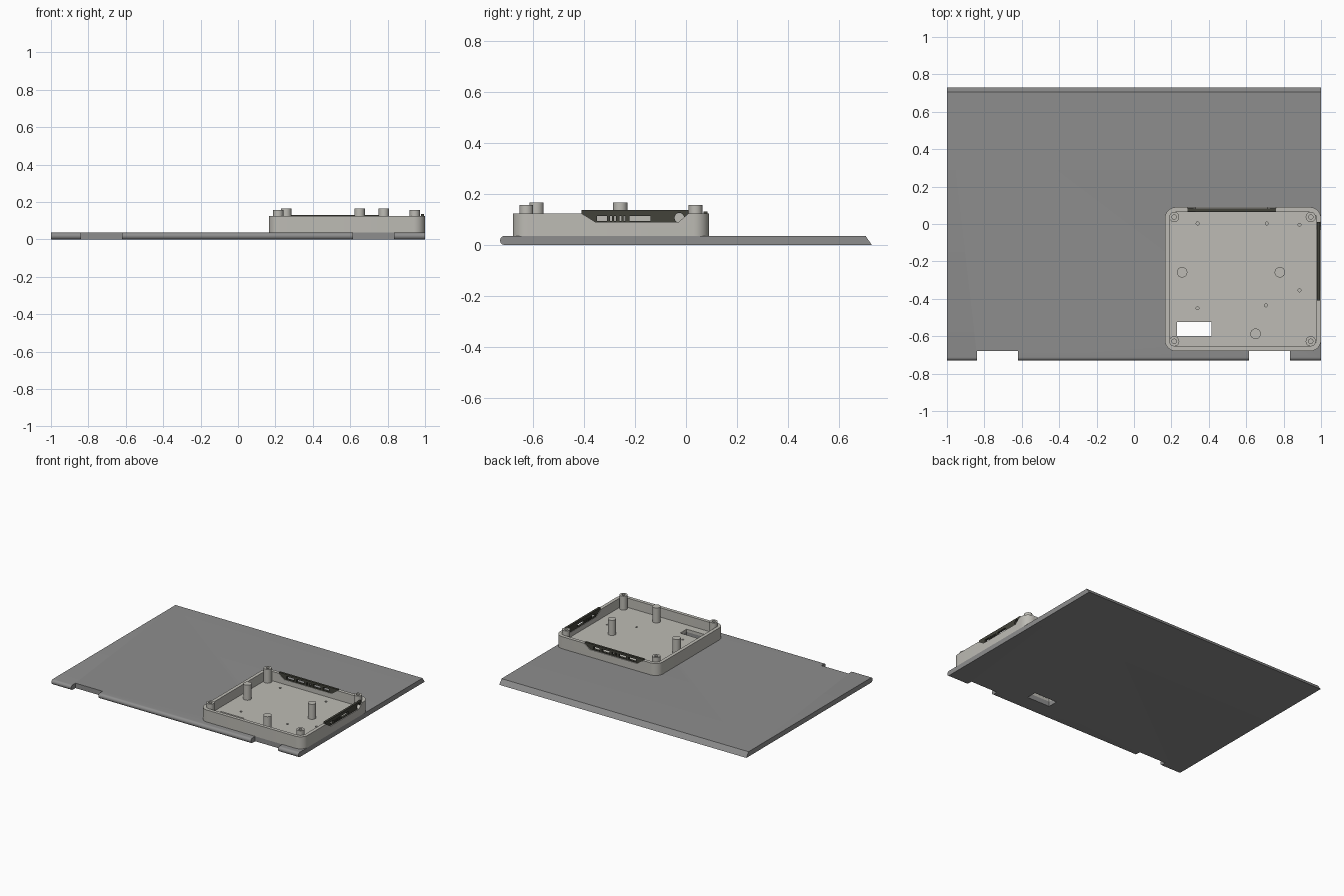
import bpy, bmesh, math
from mathutils import Vector

if "Cube" in bpy.data.objects:
    bpy.data.objects.remove(bpy.data.objects["Cube"])


def material(name, r, g, b):
    m = bpy.data.materials.new(name)
    m.diffuse_color = (r, g, b, 1)
    m.use_nodes = True
    m.node_tree.nodes["Principled BSDF"].inputs["Base Color"].default_value = m.diffuse_color
    return m


GREY = material("plate grey", 0.27, 0.27, 0.27)
LIGHT = material("warm light grey", 0.51, 0.50, 0.46)
DARK = material("dark olive grey", 0.055, 0.055, 0.042)


def prism(name, pts, lo, hi, axis="z", mat=None):
    """Extrude a 2D outline along an axis (x: pts are y,z; y: pts are x,z)."""
    def place(p, d):
        return {"x": (d, p[0], p[1]), "y": (p[0], d, p[1]), "z": (p[0], p[1], d)}[axis]
    bm = bmesh.new()
    a = [bm.verts.new(place(p, lo)) for p in pts]
    b = [bm.verts.new(place(p, hi)) for p in pts]
    bm.faces.new(a)
    bm.faces.new(b)
    n = len(pts)
    for i in range(n):
        bm.faces.new((a[i], a[(i + 1) % n], b[(i + 1) % n], b[i]))
    bmesh.ops.recalc_face_normals(bm, faces=bm.faces)
    me = bpy.data.meshes.new(name)
    bm.to_mesh(me)
    bm.free()
    ob = bpy.data.objects.new(name, me)
    bpy.context.collection.objects.link(ob)
    if mat:
        me.materials.append(mat)
    return ob


def rect(x0, x1, y0, y1):
    return [(x0, y0), (x1, y0), (x1, y1), (x0, y1)]


def circle(cx, cy, r, n=32):
    return [(cx + r * math.cos(2 * math.pi * i / n),
             cy + r * math.sin(2 * math.pi * i / n)) for i in range(n)]


def rounded(x0, x1, y0, y1, r, n=10):
    pts = []
    for k, (cx, cy) in enumerate([(x1 - r, y1 - r), (x0 + r, y1 - r),
                                  (x0 + r, y0 + r), (x1 - r, y0 + r)]):
        for i in range(n + 1):
            t = math.pi / 2 * (k + i / n)
            pts.append((cx + r * math.cos(t), cy + r * math.sin(t)))
    return pts


def cut(ob, cutters):
    """Subtract each cutter and keep the plain result."""
    for c in cutters:
        mod = ob.modifiers.new("cut", "BOOLEAN")
        mod.operation, mod.solver, mod.object = "DIFFERENCE", "EXACT", c
        bpy.context.view_layer.update()
        dg = bpy.context.evaluated_depsgraph_get()
        me = bpy.data.meshes.new_from_object(ob.evaluated_get(dg))
        ob.modifiers.clear()
        ob.data = me
        bpy.data.objects.remove(c)


def smooth(ob):
    bpy.ops.object.select_all(action="DESELECT")
    ob.select_set(True)
    bpy.context.view_layer.objects.active = ob
    bpy.ops.object.shade_smooth_by_angle(angle=math.radians(30))


T = 0.036                      # plate thickness
RIM, FLOOR = 0.124, 0.056      # tray heights
WINDOW = rect(0.23, 0.415, -0.6, -0.525)

# Base plate: rounded front edge, sloped back edge, two hinge notches
r = T / 2
side = [(-0.73 + r + r * math.cos(t), r + r * math.sin(t))
        for t in [math.pi * (0.5 + i / 12) for i in range(13)]]
side += [(0.73, 0), (0.705, T)]
plate = prism("base_plate", side, -1, 1, "x", GREY)
cut(plate, [prism("notch", rect(a, b, -0.8, -0.68), -0.1, 0.1)
            for a, b in ((-0.84, -0.62), (0.615, 0.835))]
    + [prism("window", WINDOW, -0.1, 0.1)])
smooth(plate)

# Tray with rounded corners, floor window, screw holes and port openings
tray = prism("tray", rounded(0.165, 1.0, -0.68, 0.09, 0.06), T, RIM, "z", LIGHT)
right_out = [(-0.41, 0.137), (-0.41, 0.124), (-0.355, 0.09), (-0.03, 0.09),
             (0.01, 0.124), (0.01, 0.137)]
back_out = [(0.285, 0.131), (0.285, 0.122), (0.33, 0.09), (0.715, 0.09),
            (0.76, 0.122), (0.76, 0.131)]
holes = [(0.34, 0.003), (0.71, 0.003), (0.885, -0.005),
         (0.885, -0.355), (0.705, -0.435), (0.34, -0.45)]
cut(tray, [prism("hollow", rounded(0.19, 0.975, -0.655, 0.065, 0.035), FLOOR, 0.3),
           prism("window", WINDOW, 0, 0.1),
           prism("right_opening", right_out, 0.95, 1.05, "x"),
           prism("back_opening", back_out, 0.05, 0.15, "y")]
    + [prism("screw_hole", circle(x, y, 0.008, 16), 0.042, 0.1) for x, y in holes])
smooth(tray)

# Right port panel: sockets, vent slots and a round jack
panel = prism("right_port_panel", right_out, 0.978, 0.994, "x", DARK)
ports = [rect(-0.35, -0.31, 0.095, 0.114), rect(-0.222, -0.14, 0.095, 0.114)]
ports += [rect(y, y + 0.008, 0.094, 0.114) for y in (-0.298, -0.282, -0.262, -0.246)]
cut(panel, [prism("port", p, 0.9, 1.1, "x") for p in ports]
    + [prism("jack", circle(-0.026, 0.107, 0.019, 24), 0.9, 1.1, "x")])

# Back port panel
panel = prism("back_port_panel", back_out, 0.068, 0.084, "y", DARK)
ports = [rect(x, x + w, 0.096, 0.116) for x, w in
         ((0.345, 0.06), (0.425, 0.06), (0.505, 0.012), (0.53, 0.012),
          (0.56, 0.06), (0.64, 0.05))]
cut(panel, [prism("port", p, 0, 0.2, "y") for p in ports])

# Hollow screw bosses in the four corners
for x in (0.215, 0.945):
    for y in (-0.627, 0.037):
        boss = prism("corner_boss", circle(x, y, 0.027), FLOOR - 0.005, 0.157, "z", LIGHT)
        cut(boss, [prism("bore", circle(x, y, 0.012, 20), 0.1, 0.3)])
        smooth(boss)

# Support pegs
for x, y in ((0.257, -0.258), (0.78, -0.258), (0.65, -0.587)):
    smooth(prism("support_peg", circle(x, y, 0.028), FLOOR - 0.005, 0.166, "z", LIGHT))
